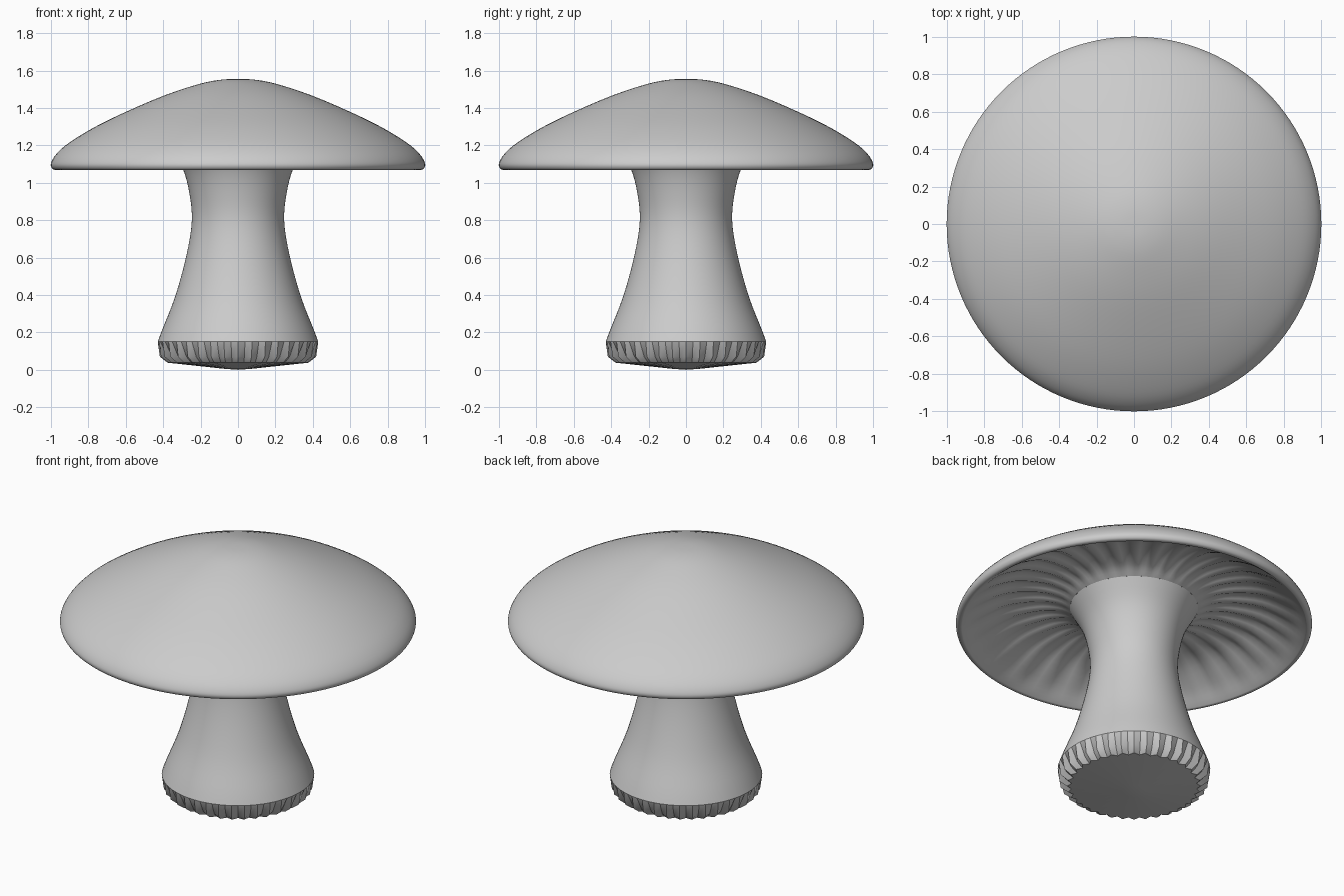
import bpy, bmesh, math

if "Cube" in bpy.data.objects:
    bpy.data.objects.remove(bpy.data.objects["Cube"])


def smooth_profile(pts, steps=4):
    """Catmull-Rom resampling of an (r, z, ripple) profile."""
    out = []
    for i in range(len(pts) - 1):
        p = [pts[max(i - 1, 0)], pts[i], pts[i + 1], pts[min(i + 2, len(pts) - 1)]]
        for s in range(steps):
            t = s / steps
            out.append(tuple(0.5 * (2 * b + (c - a) * t + (2 * a - 5 * b + 4 * c - d) * t * t
                                    + (3 * b - a - 3 * c + d) * t ** 3)
                             for a, b, c, d in zip(*p)))
    out.append(pts[-1])
    return out


def lathe(name, profile, segs, waves, radial, angle):
    """Revolve (r, z, ripple); the ripple moves points in radius or height."""
    bm = bmesh.new()
    rings = []
    for r, z, amp in profile:
        if r < 1e-4:
            rings.append([bm.verts.new((0, 0, z))] * segs)
            continue
        ring = []
        for i in range(segs):
            a = 2 * math.pi * i / segs
            w = amp * math.cos(waves * a)
            rr, zz = (r + w, z) if radial else (r, z + w)
            ring.append(bm.verts.new((rr * math.cos(a), rr * math.sin(a), zz)))
        rings.append(ring)
    for lo, hi in zip(rings, rings[1:]):
        for i in range(segs):
            j = (i + 1) % segs
            vs = list(dict.fromkeys((lo[i], lo[j], hi[j], hi[i])))
            bm.faces.new(vs)
    bmesh.ops.recalc_face_normals(bm, faces=bm.faces)
    mesh = bpy.data.meshes.new(name)
    bm.to_mesh(mesh)
    bm.free()
    ob = bpy.data.objects.new(name, mesh)
    bpy.context.collection.objects.link(ob)
    bpy.ops.object.select_all(action='DESELECT')
    ob.select_set(True)
    bpy.context.view_layer.objects.active = ob
    bpy.ops.object.shade_smooth_by_angle(angle=math.radians(angle))
    return ob


# Cap: domed top, rounded rim, hollow underside with soft gills
cap = smooth_profile([
    (0.36, 1.20, 0), (0.43, 1.235, 0.006), (0.55, 1.25, 0.012), (0.72, 1.225, 0.012),
    (0.87, 1.15, 0.007), (0.955, 1.085, 0), (0.975, 1.074, 0), (0.995, 1.082, 0),
    (1.0, 1.11, 0), (0.97, 1.16, 0), (0.90, 1.221, 0), (0.76, 1.306, 0),
    (0.58, 1.393, 0), (0.38, 1.477, 0), (0.20, 1.535, 0), (0.09, 1.556, 0), (0, 1.56, 0)])
lathe("cap", cap, 128, 32, False, 60)

# Stem: shallow pleated foot, bulb, waist and flare into the gills
foot = [(0, 0.005, 0), (0.07, 0.01, 0), (0.365, 0.043, 0.012), (0.404, 0.075, 0.014)]
shaft = smooth_profile([
    (0.429, 0.155, 0), (0.405, 0.22, 0), (0.335, 0.40, 0), (0.275, 0.62, 0),
    (0.247, 0.80, 0), (0.26, 0.95, 0), (0.295, 1.08, 0), (0.36, 1.20, 0)])
lathe("stem", foot + shaft, 72, 36, True, 35)

# Rest the lowest point on the ground
for ob in bpy.context.collection.objects:
    ob.location.z = -0.005
